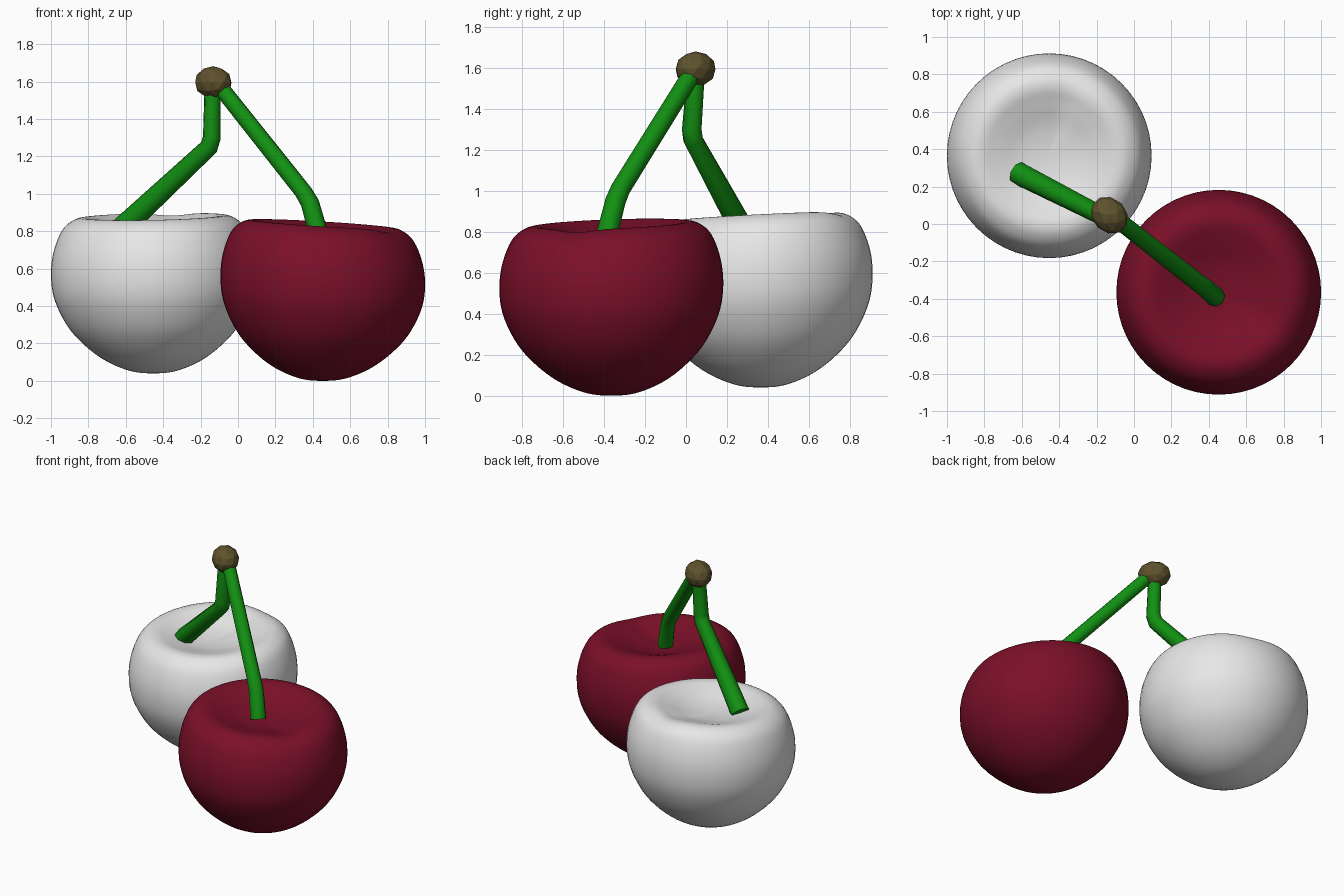
import bpy, bmesh, math
from mathutils import Vector, Matrix
from mathutils.geometry import interpolate_bezier

if "Cube" in bpy.data.objects:
    bpy.data.objects.remove(bpy.data.objects["Cube"])


def material(name, rgb):
    m = bpy.data.materials.new(name)
    m.diffuse_color = (*rgb, 1)
    m.use_nodes = True
    m.node_tree.nodes["Principled BSDF"].inputs["Base Color"].default_value = m.diffuse_color
    return m


DARK_RED = material("dark red", (0.20, 0.005, 0.022))
WHITE = material("white", (0.8, 0.8, 0.8))
GREEN = material("stem green", (0.006, 0.28, 0.006))
BROWN = material("woody brown", (0.115, 0.085, 0.026))

# Half outline of a cherry (radius, height), bottom to dimple
OUTLINE = [(0, 0), (0.12, 0.012), (0.25, 0.065), (0.36, 0.145), (0.455, 0.25),
           (0.525, 0.39), (0.547, 0.52), (0.535, 0.65), (0.49, 0.77),
           (0.43, 0.825), (0.365, 0.838), (0.28, 0.815), (0.15, 0.775), (0, 0.76)]


def smooth_outline(pts, steps=5):
    p = [Vector((r, z, 0)) for r, z in pts]
    ext = [Vector((-p[1].x, p[1].y, 0))] + p + [Vector((-p[-2].x, p[-2].y, 0))]
    out = []
    for i in range(1, len(ext) - 2):
        a, b, c, d = ext[i - 1:i + 3]
        out += interpolate_bezier(b, b + (c - a) / 6, c - (d - b) / 6, c, steps + 1)[:-1]
    return out + [p[-1]]


def cherry(name, mat, loc, slope, seam, segs=56):
    """Lathed fruit whose top leans by slope, with a shallow seam over the rim."""
    prof = smooth_outline(OUTLINE)

    def point(r, z, ang):
        d = math.atan2(math.sin(ang - seam), math.cos(ang - seam))
        x, y = r * math.cos(ang), r * math.sin(ang)
        top = min(1, z / 0.8)
        rim = max(0, (z - 0.6) / 0.24) * min(1, r / 0.3)
        z += top * (slope[0] * x + slope[1] * y)
        z -= 0.016 * rim * math.exp(-(d / 0.3) ** 2)
        return (x, y, z)

    bm = bmesh.new()
    bottom = bm.verts.new((0, 0, prof[0].y))
    peak = bm.verts.new((0, 0, prof[-1].y))
    rings = [[bm.verts.new(point(p.x, p.y, 2 * math.pi * k / segs)) for k in range(segs)]
             for p in prof[1:-1]]
    for k in range(segs):
        n = (k + 1) % segs
        bm.faces.new((bottom, rings[0][n], rings[0][k]))
        bm.faces.new((peak, rings[-1][k], rings[-1][n]))
        for a, b in zip(rings, rings[1:]):
            bm.faces.new((a[k], a[n], b[n], b[k]))
    for f in bm.faces:
        f.smooth = True
    me = bpy.data.meshes.new(name)
    bm.to_mesh(me)
    bm.free()
    me.materials.append(mat)
    ob = bpy.data.objects.new(name, me)
    ob.location = loc
    bpy.context.collection.objects.link(ob)


def stem(name, pts):
    """Round tube through (x, y, z, radius) points."""
    cu = bpy.data.curves.new(name, 'CURVE')
    cu.dimensions = '3D'
    cu.bevel_depth = 1
    cu.bevel_resolution = 2
    cu.use_fill_caps = True
    sp = cu.splines.new('POLY')
    sp.points.add(len(pts) - 1)
    for q, (x, y, z, r) in zip(sp.points, pts):
        q.co = (x, y, z, 1)
        q.radius = r
    cu.materials.append(GREEN)
    ob = bpy.data.objects.new(name, cu)
    bpy.context.collection.objects.link(ob)
    bpy.ops.object.select_all(action='DESELECT')
    ob.select_set(True)
    bpy.context.view_layer.objects.active = ob
    bpy.ops.object.convert(target='MESH')
    bpy.ops.object.shade_smooth_by_angle(angle=math.radians(50))


# Two cherries
cherry("red_cherry", DARK_RED, (0.453, -0.365, 0), (-0.06, 0.035), math.radians(-28))
cherry("white_cherry", WHITE, (-0.453, 0.365, 0.04), (0.02, 0.05), math.radians(75))

# Stems, each with a bend
stem("red_cherry_stem", [(-0.11, 0.04, 1.59, 0.045), (0.35, -0.32, 1.01, 0.048),
                         (0.385, -0.345, 0.95, 0.05), (0.435, -0.39, 0.77, 0.053)])
stem("white_cherry_stem", [(-0.135, 0.05, 1.6, 0.044), (-0.14, 0.028, 1.30, 0.049),
                           (-0.155, 0.035, 1.25, 0.05), (-0.62, 0.272, 0.815, 0.062)])

# Faceted knob joining the stems
bm = bmesh.new()
bmesh.ops.create_icosphere(bm, subdivisions=2, radius=1)
bm.transform(Matrix.Translation((-0.132, 0.047, 1.595)) @ Matrix.Rotation(math.radians(-45), 4, 'Z')
             @ Matrix.Diagonal((0.109, 0.09, 0.087, 1)))
me = bpy.data.meshes.new("stem_knob")
bm.to_mesh(me)
bm.free()
me.materials.append(BROWN)
bpy.context.collection.objects.link(bpy.data.objects.new("stem_knob", me))
